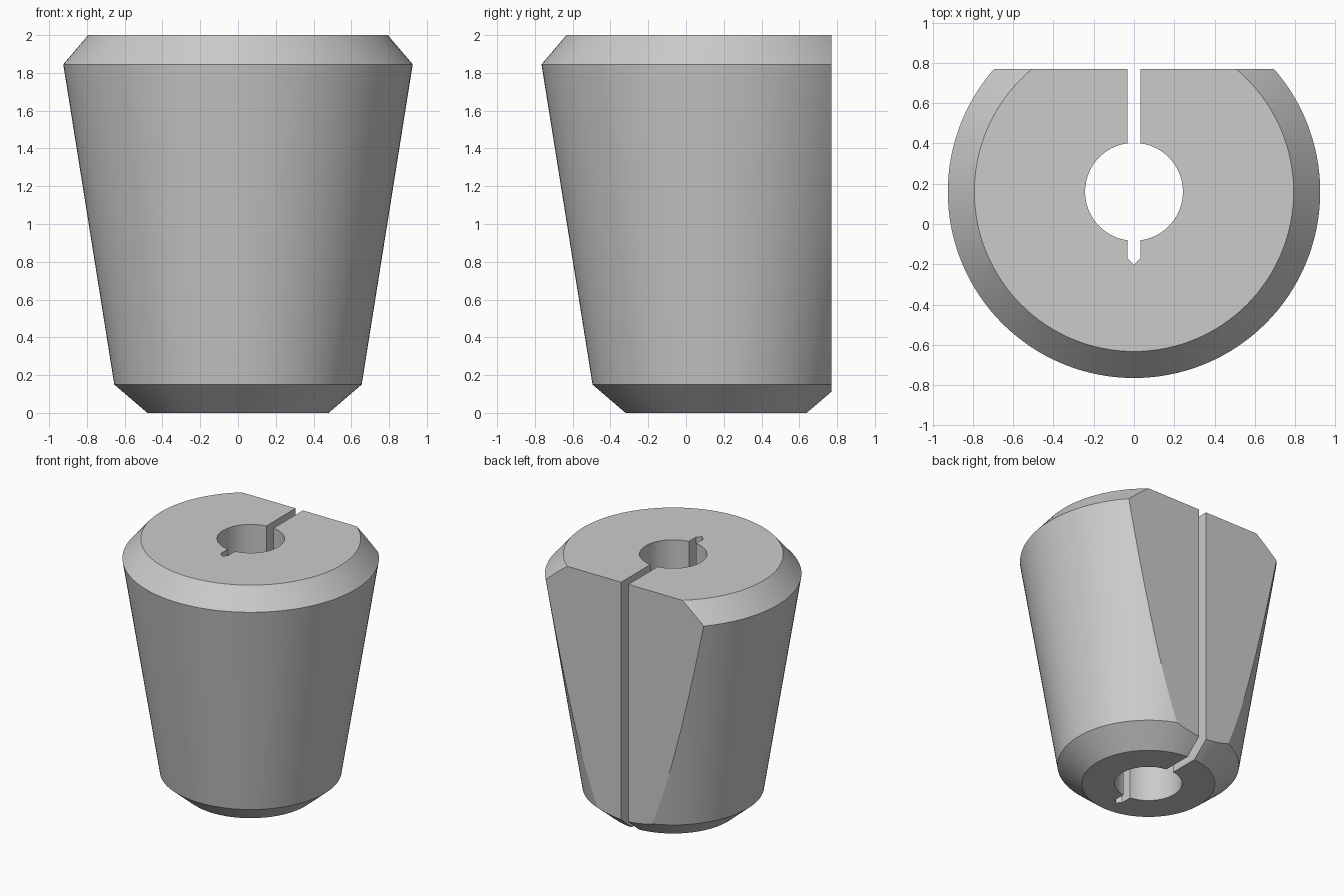
import bpy, bmesh, math

AXIS_Y = 0.16      # axis of the tapered body
FLAT_Y = 0.77      # rear flat
HOLE_R = 0.243
SLOT = 0.032       # half width of the slots
SEGMENTS = 128

cube = bpy.data.objects.get("Cube")
if cube:
    bpy.data.objects.remove(cube, do_unlink=True)

grey = bpy.data.materials.new("plain_grey")
grey.use_nodes = True
colour = (0.6, 0.6, 0.6, 1)
grey.diffuse_color = colour
grey.node_tree.nodes["Principled BSDF"].inputs["Base Color"].default_value = colour


def add_object(name, bm):
    bmesh.ops.recalc_face_normals(bm, faces=bm.faces[:])
    mesh = bpy.data.meshes.new(name)
    bm.to_mesh(mesh)
    bm.free()
    mesh.materials.append(grey)
    obj = bpy.data.objects.new(name, mesh)
    bpy.context.collection.objects.link(obj)
    return obj


# Tapered body with chamfered ends, turned from its profile
bm = bmesh.new()
rings = []
for r, z in [(0.48, 0), (0.655, 0.15), (0.925, 1.845), (0.793, 2)]:
    angles = [2 * math.pi * i / SEGMENTS for i in range(SEGMENTS)]
    rings.append([bm.verts.new((r * math.cos(a), AXIS_Y + r * math.sin(a), z)) for a in angles])
for low, high in zip(rings, rings[1:]):
    for i in range(SEGMENTS):
        j = (i + 1) % SEGMENTS
        bm.faces.new((low[i], low[j], high[j], high[i]))
bm.faces.new(rings[0][::-1])
bm.faces.new(rings[-1])

# Rear flat
cut = bmesh.ops.bisect_plane(bm, geom=bm.verts[:] + bm.edges[:] + bm.faces[:],
                             plane_co=(0, FLAT_Y, 0), plane_no=(0, 1, 0), clear_outer=True)
bmesh.ops.holes_fill(bm, edges=[e for e in bm.edges if e.is_boundary], sides=0)
body = add_object("split_tapered_body", bm)

# Bore with an open rear slot and a short pointed front slot
outline = [(SLOT, 1.0)]
start = math.asin(SLOT / HOLE_R)
steps = 40
for i in range(steps + 1):
    a = start + (math.pi - 2 * start) * i / steps
    outline.append((HOLE_R * math.sin(a), AXIS_Y + HOLE_R * math.cos(a)))
outline += [(SLOT, -0.17), (0, -0.202)]
outline += [(-x, y) for x, y in reversed(outline[:-1])]
bm = bmesh.new()
face = bm.faces.new([bm.verts.new((x, y, -0.2)) for x, y in outline])
wall = bmesh.ops.extrude_face_region(bm, geom=[face])
bmesh.ops.translate(bm, vec=(0, 0, 2.4),
                    verts=[v for v in wall["geom"] if isinstance(v, bmesh.types.BMVert)])
cutter = add_object("bore_cutter", bm)
cutter.hide_render = True

boolean = body.modifiers.new("bore", "BOOLEAN")
boolean.operation = "DIFFERENCE"
boolean.solver = "EXACT"
boolean.object = cutter
bpy.ops.object.select_all(action="DESELECT")
body.select_set(True)
bpy.context.view_layer.objects.active = body
bpy.ops.object.modifier_apply(modifier=boolean.name)
bpy.data.objects.remove(cutter, do_unlink=True)

bpy.ops.object.shade_smooth_by_angle(angle=math.radians(15))
